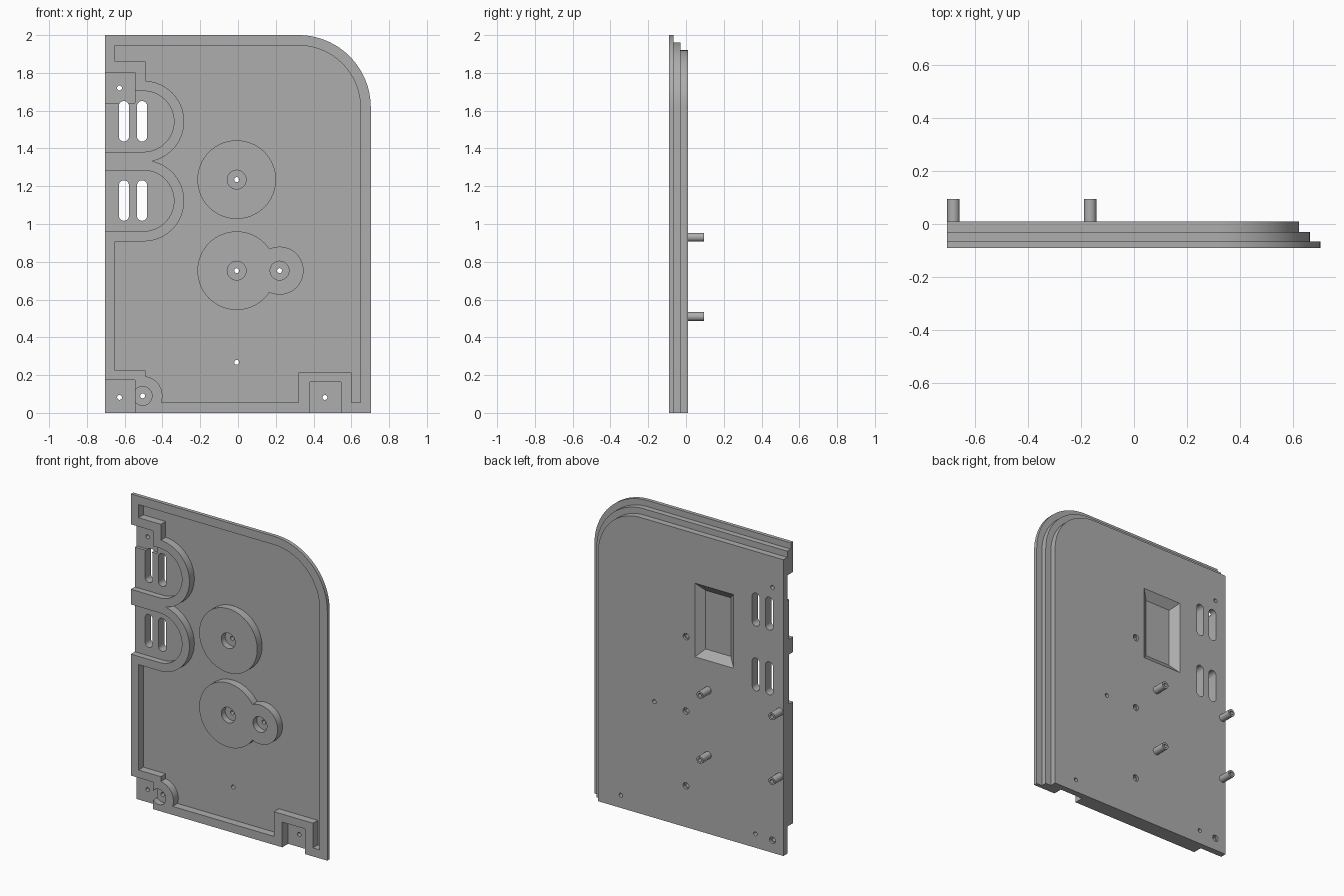
import bpy, bmesh
from math import sin, cos, pi

if "Cube" in bpy.data.objects:
    bpy.data.objects.remove(bpy.data.objects["Cube"], do_unlink=True)

grey = bpy.data.materials.new("plain grey")
grey.use_nodes = True
grey.diffuse_color = (0.42, 0.42, 0.42, 1)
grey.node_tree.nodes["Principled BSDF"].inputs["Base Color"].default_value = (0.42, 0.42, 0.42, 1)

LEFT, FRONT, BACK, FLOOR = -0.705, -0.09, 0.01, -0.04


# Profiles in the x-z plane
def arc(x, z, r, a0, a1, n):
    return [(x + r * cos(a0 + (a1 - a0) * i / n), z + r * sin(a0 + (a1 - a0) * i / n))
            for i in range(n + 1)]


def circle(x, z, r, n=32):
    return arc(x, z, r, 0, 2 * pi, n)[:-1]


def rect(x0, x1, z0, z1):
    return [(x0, z0), (x1, z0), (x1, z1), (x0, z1)]


def tongue(x0, x1, z, r):
    return [(x0, z - r)] + arc(x1, z, r, -pi / 2, pi / 2, 32) + [(x0, z + r)]


def slot(x, z0, z1, r):
    return arc(x, z1 - r, r, 0, pi, 16) + arc(x, z0 + r, r, pi, 2 * pi, 16)


def panel(x0, z0, r):
    # Rectangle with one large rounded corner
    return [(x0, z0), (0.32 + r, z0)] + arc(0.32, 1.617, r, 0, pi / 2, 32) + [(x0, 1.617 + r)]


def prism(name, pts, y0, y1, pts_back=None):
    bm = bmesh.new()
    a = [bm.verts.new((x, y0, z)) for x, z in pts]
    b = [bm.verts.new((x, y1, z)) for x, z in (pts_back or pts)]
    bm.faces.new(a)
    bm.faces.new(b[::-1])
    for i in range(len(a)):
        j = (i + 1) % len(a)
        bm.faces.new((a[j], a[i], b[i], b[j]))
    bmesh.ops.recalc_face_normals(bm, faces=bm.faces)
    me = bpy.data.meshes.new(name)
    bm.to_mesh(me)
    bm.free()
    me.materials.append(grey)
    ob = bpy.data.objects.new(name, me)
    bpy.context.collection.objects.link(ob)
    return ob


def combine(target, tool, operation="DIFFERENCE"):
    mod = target.modifiers.new("bool", "BOOLEAN")
    mod.operation, mod.object, mod.solver = operation, tool, "EXACT"
    bpy.context.view_layer.update()
    me = bpy.data.meshes.new_from_object(
        target.evaluated_get(bpy.context.evaluated_depsgraph_get()))
    target.modifiers.clear()
    target.data = me
    bpy.data.objects.remove(tool, do_unlink=True)


def cut(target, pts, y0, y1, pts_back=None):
    combine(target, prism("cutter", pts, y0, y1, pts_back))


# Plate stepped in three layers along the top and one side
plate = prism("panel", panel(LEFT, 0, 0.383), FRONT, -0.066)
combine(plate, prism("layer", panel(LEFT, 0, 0.343), -0.08, -0.03), "UNION")
combine(plate, prism("layer", panel(LEFT, 0, 0.303), -0.07, BACK), "UNION")

# Front cavity, leaving the rim, bosses and pocket walls standing
vents = (1.543, 1.123)
bosses = [(-0.007, 1.235, 0.208), (-0.007, 0.753, 0.208), (0.22, 0.753, 0.127), (-0.505, 0.09, 0.105)]
cavity = prism("cavity", panel(-0.65, 0.055, 0.328), -0.2, FLOOR)
pads = [tongue(-0.9, -0.5, z, 0.215) for z in vents]
pads += [circle(x, z, r, 64) for x, z, r in bosses]
pads += [rect(-0.9, -0.49, 1.6, 1.86), rect(-0.9, -0.49, -0.2, 0.225), rect(0.32, 0.6, -0.2, 0.215)]
for pad in pads:
    cut(cavity, pad, -0.3, 0.1)
combine(plate, cavity)

# Vent pockets with paired slots
for z in vents:
    cut(plate, tongue(-0.9, -0.5, z, 0.161), -0.2, -0.05)
    for x in (-0.604, -0.508):
        cut(plate, slot(x, z - 0.106, z + 0.108, 0.027), -0.2, 0.1)

# Corner pockets
for pocket in (rect(-0.9, -0.545, 1.64, 1.803), rect(-0.9, -0.545, -0.2, 0.175),
               rect(0.38, 0.545, -0.2, 0.163)):
    cut(plate, pocket, -0.2, -0.03)

# Counterbores and screw holes
for x, z, r in bosses:
    cut(plate, circle(x, z, 0.05), -0.2, -0.05)
holes = [(x, z) for x, z, r in bosses]
holes += [(-0.007, 0.268), (-0.627, 1.72), (-0.627, 0.082), (0.46, 0.082)]
for x, z in holes:
    cut(plate, circle(x, z, 0.013, 20), -0.2, 0.1)
for x, z in (holes[0], holes[1], holes[4], holes[6]):
    cut(plate, circle(x, z, 0.021, 20), -0.005, 0.1)

# Bevelled window recess on the back
cut(plate, rect(-0.30, -0.12, 1.17, 1.55), -0.03, 0.011, rect(-0.35, -0.07, 1.12, 1.60))

# Hollow pins on the back
parts = [plate]
for side, x in (("outer", -0.681), ("inner", -0.165)):
    for level, z in (("upper", 0.93), ("lower", 0.51)):
        pin = prism(f"{side}_{level}_pin", circle(x, z, 0.0235, 24), 0.0, 0.095)
        cut(pin, circle(x, z, 0.012, 16), 0.05, 0.2)
        parts.append(pin)

bpy.ops.object.select_all(action="DESELECT")
for ob in parts:
    ob.select_set(True)
bpy.context.view_layer.objects.active = plate
bpy.ops.object.shade_smooth_by_angle()
